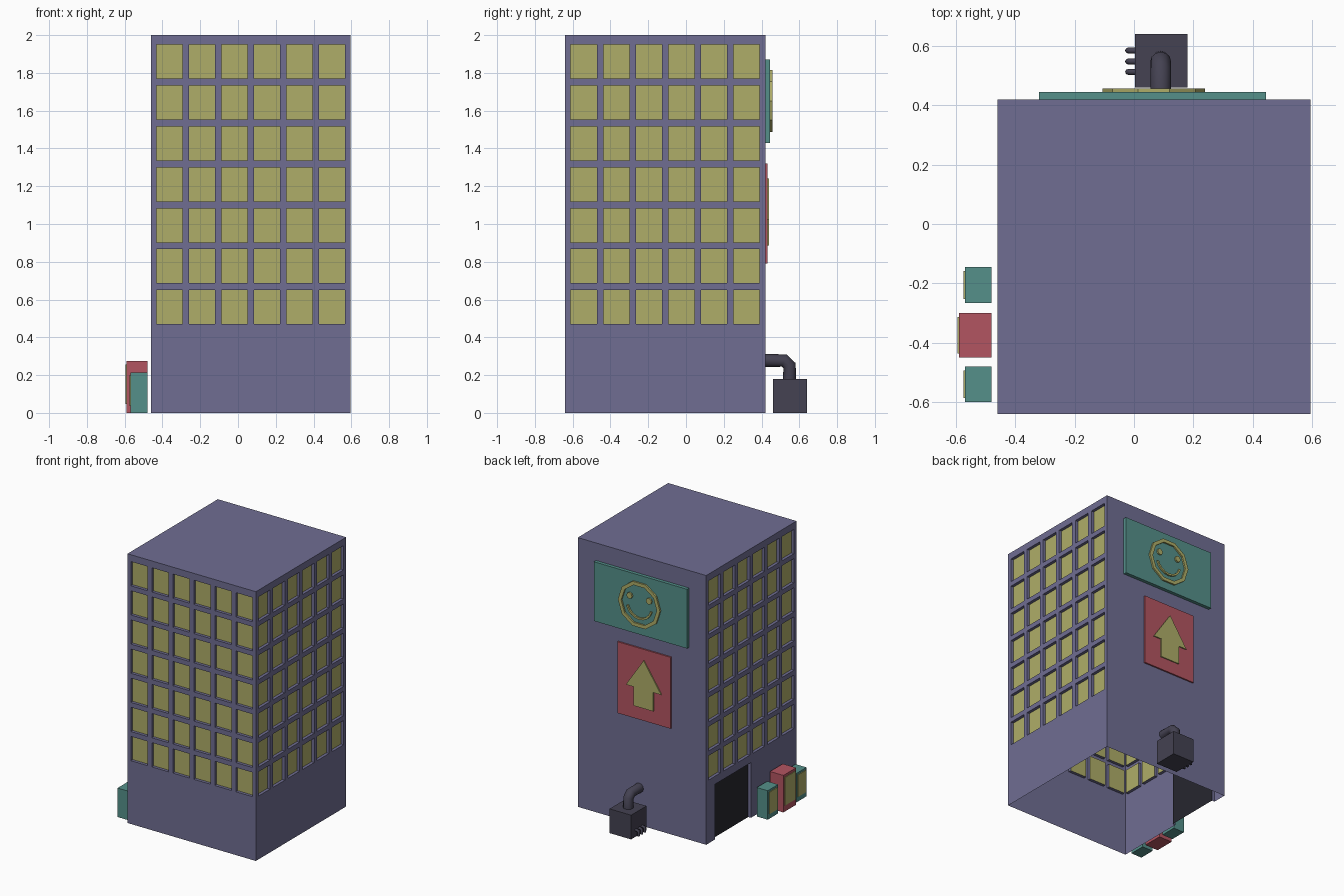
import bpy, bmesh, math
from mathutils import Vector

if "Cube" in bpy.data.objects:
    bpy.data.objects.remove(bpy.data.objects["Cube"])

COLORS = {
    "wall": (0.16, 0.155, 0.29), "yellow": (0.43, 0.42, 0.14),
    "teal": (0.09, 0.28, 0.255), "red": (0.45, 0.09, 0.12),
    "metal": (0.058, 0.054, 0.084), "black": (0.02, 0.02, 0.028),
}
MATS = {}
for key, rgb in COLORS.items():
    MATS[key] = bpy.data.materials.new(key)
    MATS[key].diffuse_color = (*rgb, 1)


def add(name, data, mat):
    ob = bpy.data.objects.new(name, data)
    bpy.context.collection.objects.link(ob)
    data.materials.append(MATS[mat])
    return ob


def finish(name, bm, mat):
    me = bpy.data.meshes.new(name)
    bm.to_mesh(me)
    bm.free()
    return add(name, me, mat)


def quad(bm, pts):
    bm.faces.new([bm.verts.new(p) for p in pts])


def box(name, x, y, z, mat):
    bm = bmesh.new()
    bmesh.ops.create_cube(bm, size=1)
    for v in bm.verts:
        v.co = [a[0] + (c + 0.5) * (a[1] - a[0]) for a, c in zip((x, y, z), v.co)]
    return finish(name, bm, mat)


def plate(name, polys, y0, y1, mat):
    """Extrude flat (x, z) polygons from y0 to y1."""
    bm = bmesh.new()
    for poly in polys:
        quad(bm, [(x, y0, z) for x, z in poly])
    bmesh.ops.remove_doubles(bm, verts=bm.verts[:], dist=1e-4)
    ext = bmesh.ops.extrude_face_region(bm, geom=bm.faces[:], use_keep_orig=True)
    for v in ext["geom"]:
        if isinstance(v, bmesh.types.BMVert):
            v.co.y = y1
    bmesh.ops.recalc_face_normals(bm, faces=bm.faces[:])
    return finish(name, bm, mat)


def band(cx, cz, r0, r1, a0, a1, n):
    """Quads of an arc-shaped strip, angles in degrees."""
    def p(r, i):
        a = math.radians(a0 + (a1 - a0) * i / n)
        return cx + r * math.cos(a), cz + r * math.sin(a)
    return [[p(r0, i), p(r1, i), p(r1, i + 1), p(r0, i + 1)] for i in range(n)]


def disc(cx, cz, r, n):
    return [[(cx + r * math.cos(math.tau * i / n), cz + r * math.sin(math.tau * i / n))
             for i in range(n)]]


def tube(name, paths, r, mat, res):
    cu = bpy.data.curves.new(name, "CURVE")
    cu.dimensions = "3D"
    cu.bevel_depth, cu.bevel_resolution, cu.use_fill_caps = r, res, True
    for path in paths:
        s = cu.splines.new("POLY")
        s.points.add(len(path) - 1)
        for pt, co in zip(s.points, path):
            pt.co = (*co, 1)
    return add(name, cu, mat)


# Building shell with recessed windows and doorway, open underneath
X0, X1, Y0, Y1, TOP, BAND, DEPTH = -0.46, 0.595, -0.64, 0.42, 2.0, 0.44, 0.022
shell, panes, door = bmesh.new(), bmesh.new(), bmesh.new()


def wall(origin, u, us, zs, target, is_hole):
    """Grid wall; hole cells get reveals and a pane set back inside."""
    u = Vector(u)
    inward = -u.cross(Vector((0, 0, 1))) * DEPTH
    for i in range(len(us) - 1):
        for j in range(len(zs) - 1):
            c = [Vector(origin) + u * us[a] + Vector((0, 0, zs[b]))
                 for a, b in ((i, j), (i + 1, j), (i + 1, j + 1), (i, j + 1))]
            if not is_hole(i, j):
                quad(shell, c)
                continue
            d = [p + inward for p in c]
            quad(target, d)
            for k in range(4):
                if k == 0 and zs[j] == 0:
                    continue
                m = (k + 1) % 4
                quad(shell, (c[k], c[m], d[m], d[k]))


def window_wall(origin, u, length):
    start = (length - 5 * 0.1725 - 0.138) / 2
    us = [0] + [start + i * 0.1725 + e for i in range(6) for e in (0, 0.138)] + [length]
    zs = [BAND] + [0.47 + j * 0.2165 + e for j in range(7) for e in (0, 0.18)] + [TOP]
    wall(origin, u, us, zs, panes, lambda i, j: i % 2 and j % 2)


def plain(origin, u, length, z1):
    wall(origin, u, [0, length], [0, z1], None, lambda i, j: False)


W, D = X1 - X0, Y1 - Y0
for org, u, length in (((X0, Y0, 0), (1, 0, 0), W), ((X1, Y0, 0), (0, 1, 0), D),
                       ((X0, Y1, 0), (0, -1, 0), D)):
    window_wall(org, u, length)
plain((X0, Y0, 0), (1, 0, 0), W, BAND)
plain((X1, Y0, 0), (0, 1, 0), D, BAND)
plain((X1, Y1, 0), (-1, 0, 0), W, TOP)
wall((X0, Y1, 0), (0, -1, 0), [0, 0.105, 0.525, D], [0, 0.41, BAND], door,
     lambda i, j: i == 1 and j == 0)
quad(shell, [(X0, Y0, TOP), (X1, Y0, TOP), (X1, Y1, TOP), (X0, Y1, TOP)])
bmesh.ops.remove_doubles(shell, verts=shell.verts[:], dist=1e-4)
finish("building_shell", shell, "wall")
finish("window_panes", panes, "yellow")
finish("door", door, "black")

# Smiling face billboard on the back
box("face_billboard", (-0.32, 0.445), (Y1, 0.445), (1.43, 1.87), "teal")
cx, cz = 0.067, 1.652
face = band(cx, cz, 0.146, 0.173, 0, 360, 10)
face += band(cx, cz, 0.094, 0.108, 195, 345, 8)
for side in (-1, 1):
    face += disc(cx + side * 0.08, cz + 0.05, 0.023, 8)
plate("billboard_face", face, 0.444, 0.457, "yellow")

# Arrow billboard
box("arrow_billboard", (-0.175, 0.262), (Y1, 0.431), (0.79, 1.32), "red")
half = [(0.145, 1.025), (0.08, 1.025), (0.08, 0.885)]
ax = 0.042
arrow = [(ax, 1.24)] + [(ax + x, z) for x, z in half] + [(ax - x, z) for x, z in half[::-1]]
plate("billboard_arrow", [arrow], 0.43, 0.439, "yellow")

# Machine unit with a duct to the wall and three small pipes
box("machine_unit", (0.003, 0.18), (0.46, 0.64), (0, 0.18), "metal")
tube("machine_duct", [[(0.09, 0.42, 0.277), (0.09, 0.52, 0.277),
                       (0.09, 0.548, 0.25), (0.09, 0.548, 0.175)]], 0.035, "metal", 4)
tube("small_pipes", [[(0.01, y, 0.05), (-0.012, y, 0.05), (-0.02, y, 0.042), (-0.02, y, 0.012)]
                     for y in (0.513, 0.548, 0.585)], 0.01, "metal", 2)

# Vending machines along the left side
for i, (y0, y1, x, h, mat) in enumerate(((-0.6, -0.48, -0.57, 0.215, "teal"),
                                         (-0.45, -0.3, -0.59, 0.275, "red"),
                                         (-0.267, -0.145, -0.57, 0.215, "teal"))):
    box(f"vending_machine_{i + 1}", (x, -0.48), (y0, y1), (0, h), mat)
    box(f"vending_panel_{i + 1}", (x - 0.005, x + 0.002), (y0 + 0.014, y1 - 0.014),
        (h * 0.17, h * 0.93), "yellow")

for m in bpy.data.materials:
    if m.users and not m.is_grease_pencil:
        m.use_nodes = True
        m.node_tree.nodes["Principled BSDF"].inputs["Base Color"].default_value = m.diffuse_color
